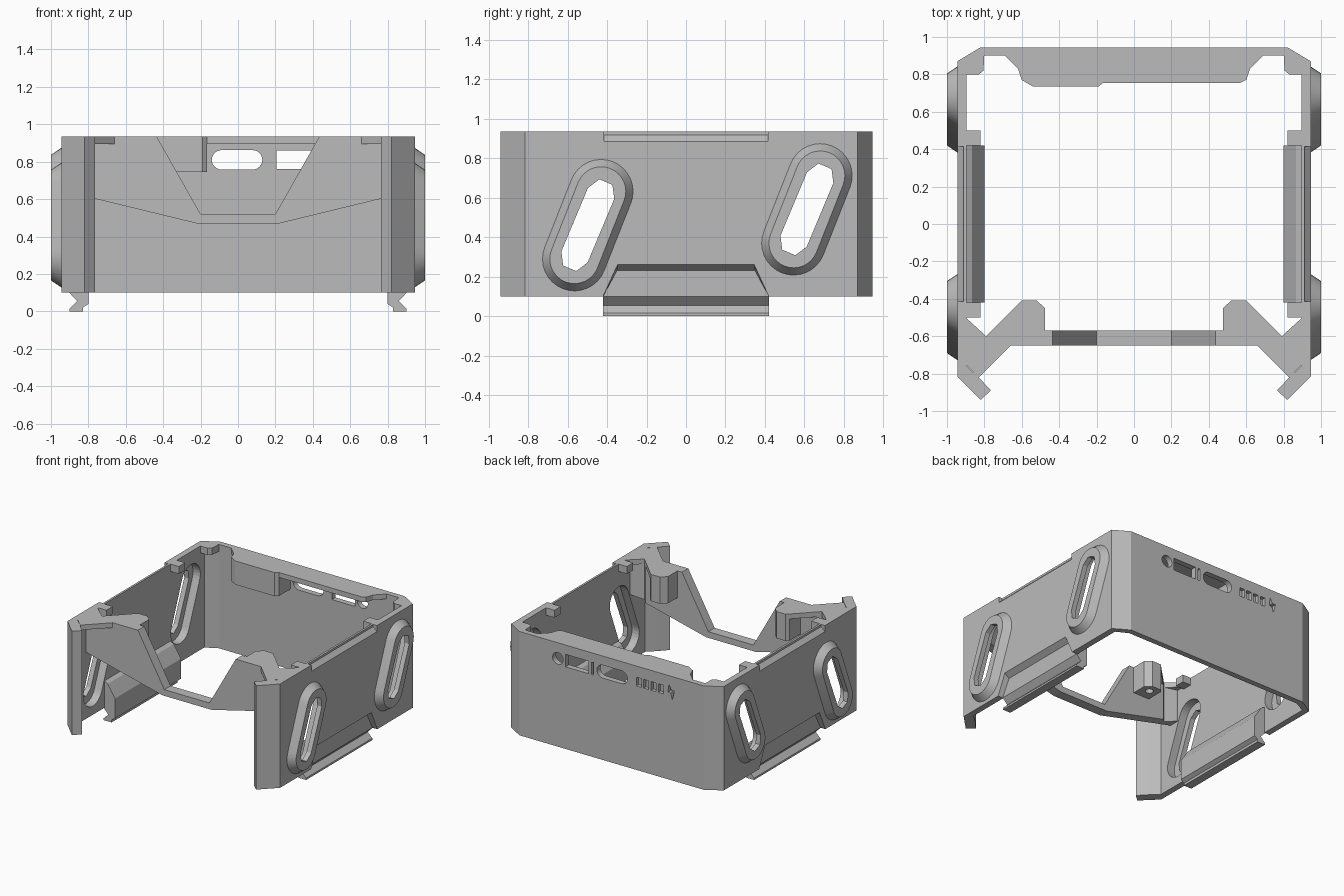
import bpy, bmesh, math

cube = bpy.data.objects.get("Cube")
if cube:
    bpy.data.objects.remove(cube, do_unlink=True)

GREY = (0.5, 0.5, 0.5, 1)
mat = bpy.data.materials.new("plain_grey")
mat.use_nodes = True
mat.diffuse_color = GREY
mat.node_tree.nodes["Principled BSDF"].inputs["Base Color"].default_value = GREY

BOTTOM, TOP = 0.1, 0.935


def place(axis, p, d):
    """Put a 2D profile point at depth d along an axis."""
    return {"x": (d, p[0], p[1]), "y": (p[0], d, p[1]), "z": (p[0], p[1], d)}[axis]


def loft(name, axis, ring_a, a, ring_b, b):
    bm = bmesh.new()
    va = [bm.verts.new(place(axis, p, a)) for p in ring_a]
    vb = [bm.verts.new(place(axis, p, b)) for p in ring_b]
    bm.faces.new(va)
    bm.faces.new(vb)
    n = len(va)
    for i in range(n):
        j = (i + 1) % n
        bm.faces.new((va[i], va[j], vb[j], vb[i]))
    bmesh.ops.recalc_face_normals(bm, faces=bm.faces)
    mesh = bpy.data.meshes.new(name)
    bm.to_mesh(mesh)
    bm.free()
    ob = bpy.data.objects.new(name, mesh)
    ob.data.materials.append(mat)
    bpy.context.collection.objects.link(ob)
    return ob


def prism(name, axis, pts, a, b):
    return loft(name, axis, pts, a, pts, b)


def box(name, x, y, z):
    return prism(name, "z", [(x[0], y[0]), (x[1], y[0]), (x[1], y[1]), (x[0], y[1])], *z)


def cut(targets, cutter):
    """Subtract the cutter from each target and discard it."""
    for ob in targets:
        mod = ob.modifiers.new("cut", "BOOLEAN")
        mod.operation, mod.solver, mod.object = "DIFFERENCE", "EXACT", cutter
        bpy.context.view_layer.update()
        deps = bpy.context.evaluated_depsgraph_get()
        mesh = bpy.data.meshes.new_from_object(ob.evaluated_get(deps))
        ob.modifiers.clear()
        ob.data = mesh
    bpy.data.objects.remove(cutter, do_unlink=True)


def flip(pts, s):
    return [(s * x, y) for x, y in pts]


def stadium(p, q, r, seg):
    """Outline of a rounded slot from centre p up to centre q."""
    ang = math.atan2(q[1] - p[1], q[0] - p[0])
    out = []
    for c, start in ((q, ang - math.pi / 2), (p, ang + math.pi / 2)):
        for i in range(seg + 1):
            t = start + math.pi * i / seg
            out.append((c[0] + r * math.cos(t), c[1] + r * math.sin(t)))
    return out


# Open frame: back wall, side walls and front prongs
half = [(.82, .945), (.945, .87), (.945, -.815), (.82, -.94), (.765, -.89),
        (.83, -.82), (.895, -.76), (.895, .85), (.8, .9)]
frame = prism("frame", "z", half + flip(half[::-1], -1), BOTTOM, TOP)

# Front panel with a V opening
panel_half = [(.22, .47), (.9, .635), (.9, TOP), (.435, TOP), (.2, .52)]
panel = prism("front_panel", "y", panel_half + flip(panel_half[::-1], -1), -.65, -.57)

for s, side in ((1, "left"), (-1, "right")):
    # Slot bosses on the side walls
    for end, dy, dz in (("front", 0, 0), ("back", 1.11, .08)):
        p, q = (-.565 + dy, .29 + dz), (-.43 + dy, .632 + dz)
        boss = loft(f"{side}_{end}_slot_boss", "x", stadium(p, q, .172, 16), s * .93,
                    stadium(p, q, .125, 16), s)
        ring = stadium(p, q, .12, 16)
        cut((frame, boss), prism("hollow", "x", ring, s * .8, s * .96))
        hole = stadium((p[0], p[1] + .01), (q[0], q[1] - .01), .072, 3)
        cut((boss,), prism("hole", "x", hole, s * .8, s * 1.1))
        for f in boss.data.polygons:
            f.use_smooth = True
        boss.data.set_sharp_from_angle(angle=math.radians(28))

    # Outer recess at the foot and chamfer along the top of the side wall
    foot = [(-.43, .08), (.43, .08)]
    cut((frame,), loft("foot_recess", "x", foot + [(.345, .265), (-.345, .265)], s * .95,
                       foot + [(.35, .23), (-.35, .23)], s * .9))
    lip = [(.97, .885), (.945, .885), (.912, .918), (.912, .97), (.97, .97)]
    cut((frame,), prism("top_chamfer", "y", flip(lip, s), -.415, .415))

    # Hooked rail along the lower edge
    rail = [(.902, .1), (.902, .32), (.865, .3), (.8, .2), (.8, .04), (.83, .02),
            (.83, 0), (.9, 0), (.9, .015), (.86, .055)]
    prism(side + "_rail", "y", flip(rail, s), -.42, .42)

    # Stops inside the upper edge
    for end, y in (("front", -.46), ("back", .46)):
        box(f"{side}_{end}_stop", (s * .82, s * .9), (y - .04, y + .04), (.875, TOP))

    # Back corner tab
    tab = [(.9, .8), (.83, .8), (.805, .82), (.8, .91), (.9, .88)]
    prism(side + "_corner_tab", "z", flip(tab, s), .74 if s > 0 else .88, TOP)

    # Front gusset plate and screw post
    post = [(.62, -.43), (.6, -.41), (.52, -.41), (.475, -.45)]
    plate = ([(.9, -.5), (.79, -.6)] + post
             + [(.475, -.65), (.66, -.65), (.83, -.82), (.9, -.75)])
    prism(side + "_gusset", "z", flip(plate, s), .895, TOP)
    notch = [(.79, -.6), (.6, -.41), (.95, -.41), (.95, -.55)]
    cut((panel,), prism("notch", "z", flip(notch, s), 0, 1))
    peg = prism(side + "_screw_post", "z",
                flip(post + [(.475, -.58), (.62, -.58)], s), .72, .9)
    centre = (s * .548, -.48)
    cut((peg,), prism("screw_hole", "z", stadium(centre, centre, .03, 8), .6, .86))

# Ledge and hanging block on the inside of the back wall
ledge = [(-.7, .91), (-.62, .83), (-.6, .77), (-.54, .735), (-.19, .735), (-.165, .755),
         (.57, .755), (.6, .77), (.62, .83), (.7, .91)]
prism("back_ledge", "z", ledge, .895, TOP)
block = ledge[1:6] + [(-.165, .905), (-.62, .905)]
prism("back_block", "z", block, .745, .9)

# Ports and small icons in the back wall
Z = .81


def port(x1, x2, r, depth=.85):
    cut((frame,), prism("port", "y", stadium((x1 + r, Z), (x2 - r, Z), r, 12), depth, 1))


def slit(x1, x2, h, depth):
    box_cut = box("slit", (x1, x2), (depth, 1), (Z - h, Z + h))
    cut((frame,), box_cut)


port(-.14, .13, .052)
port(.43, .525, .0474)
slit(.205, .41, .05, .85)
slit(.16, .18, .05, .92)
for i in range(4):
    x = -.22 - i * .065
    slit(x - .045, x, .035, .915)
bolt = [(-.51, .865), (-.5, .8), (-.525, .8), (-.54, .75), (-.56, .825), (-.53, .825)]
cut((frame,), prism("bolt_icon", "y", bolt, .915, 1))
